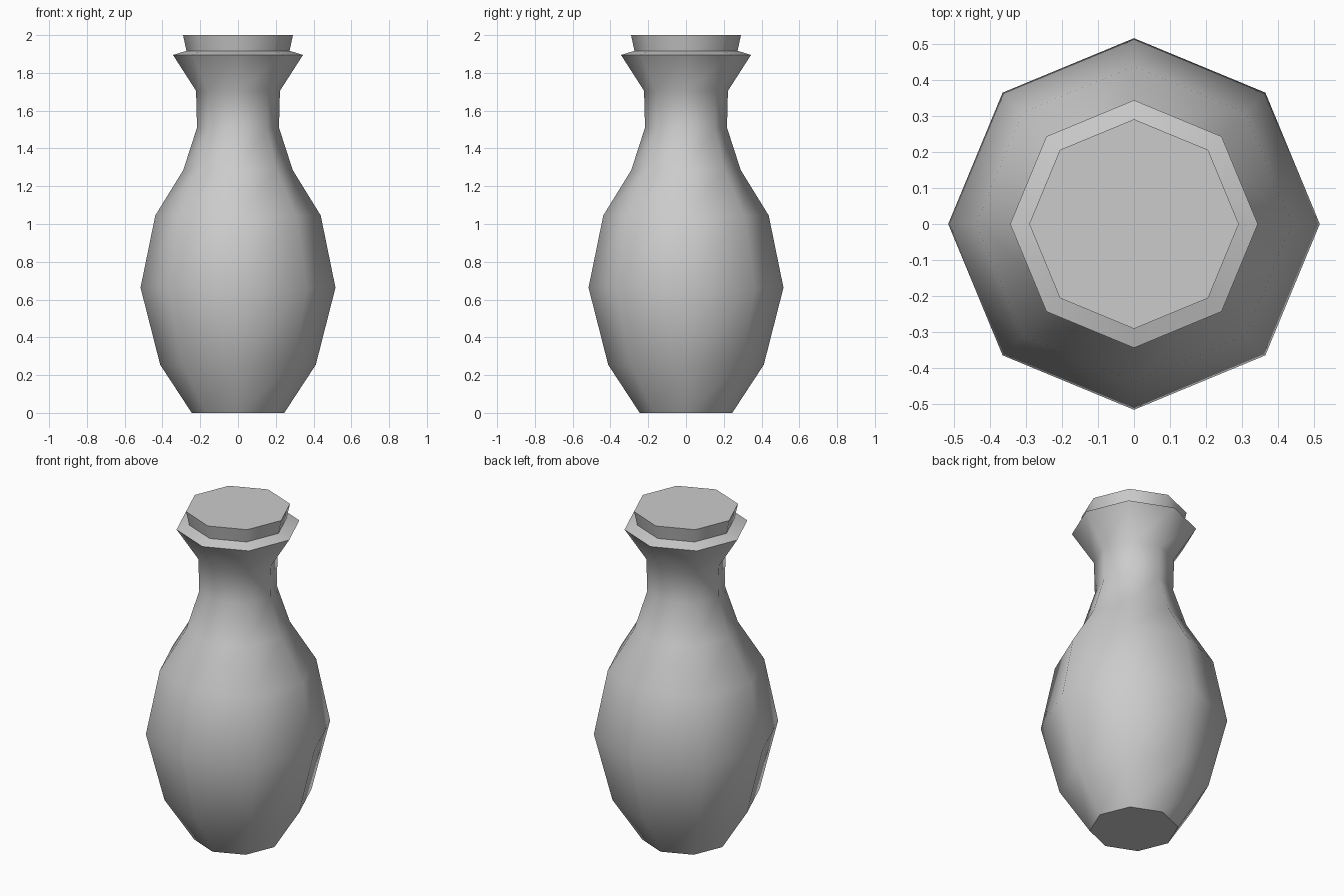
import bpy
import bmesh
import math

cube = bpy.data.objects.get("Cube")
if cube:
    bpy.data.objects.remove(cube, do_unlink=True)

SIDES = 8


def make_material(name, rgb):
    mat = bpy.data.materials.new(name)
    mat.use_nodes = True
    mat.diffuse_color = (*rgb, 1)
    mat.node_tree.nodes["Principled BSDF"].inputs["Base Color"].default_value = (*rgb, 1)
    return mat


def lathe(name, profile, sharp_rings, mat, cap_bottom=False, cap_top=False):
    """Turn a (radius, height) profile into a smooth-shaded octagonal solid."""
    bm = bmesh.new()
    rings = []
    for r, z in profile:
        angles = [math.tau * i / SIDES for i in range(SIDES)]
        rings.append([bm.verts.new((r * math.cos(a), r * math.sin(a), z)) for a in angles])
    for low, high in zip(rings, rings[1:]):
        for i in range(SIDES):
            j = (i + 1) % SIDES
            bm.faces.new((low[i], low[j], high[j], high[i]))
    if cap_bottom:
        bm.faces.new(rings[0][::-1])
    if cap_top:
        bm.faces.new(rings[-1])
    # Smooth everywhere except around the chosen rings
    for f in bm.faces:
        f.smooth = True
    for k in sharp_rings:
        ring = rings[k]
        for i in range(SIDES):
            bm.edges.get((ring[i], ring[(i + 1) % SIDES])).smooth = False
    mesh = bpy.data.meshes.new(name)
    bm.to_mesh(mesh)
    bm.free()
    mesh.materials.append(mat)
    obj = bpy.data.objects.new(name, mesh)
    bpy.context.collection.objects.link(obj)
    return obj


grey = make_material("plain grey", (0.6, 0.6, 0.6))

# Bottle: foot, belly, shoulder, neck, flared lip and the sloping rim top
bottle_profile = [
    (0.245, 0.0), (0.412, 0.255), (0.516, 0.663), (0.438, 1.045),
    (0.29, 1.285), (0.217, 1.51), (0.222, 1.705), (0.344, 1.895),
    (0.273, 1.917),
]
lathe("bottle", bottle_profile, [0, 7], grey, cap_bottom=True)

# Stopper: flares slightly towards its flat top
lathe("stopper", [(0.273, 1.917), (0.291, 2.0)], [1], grey, cap_top=True)
